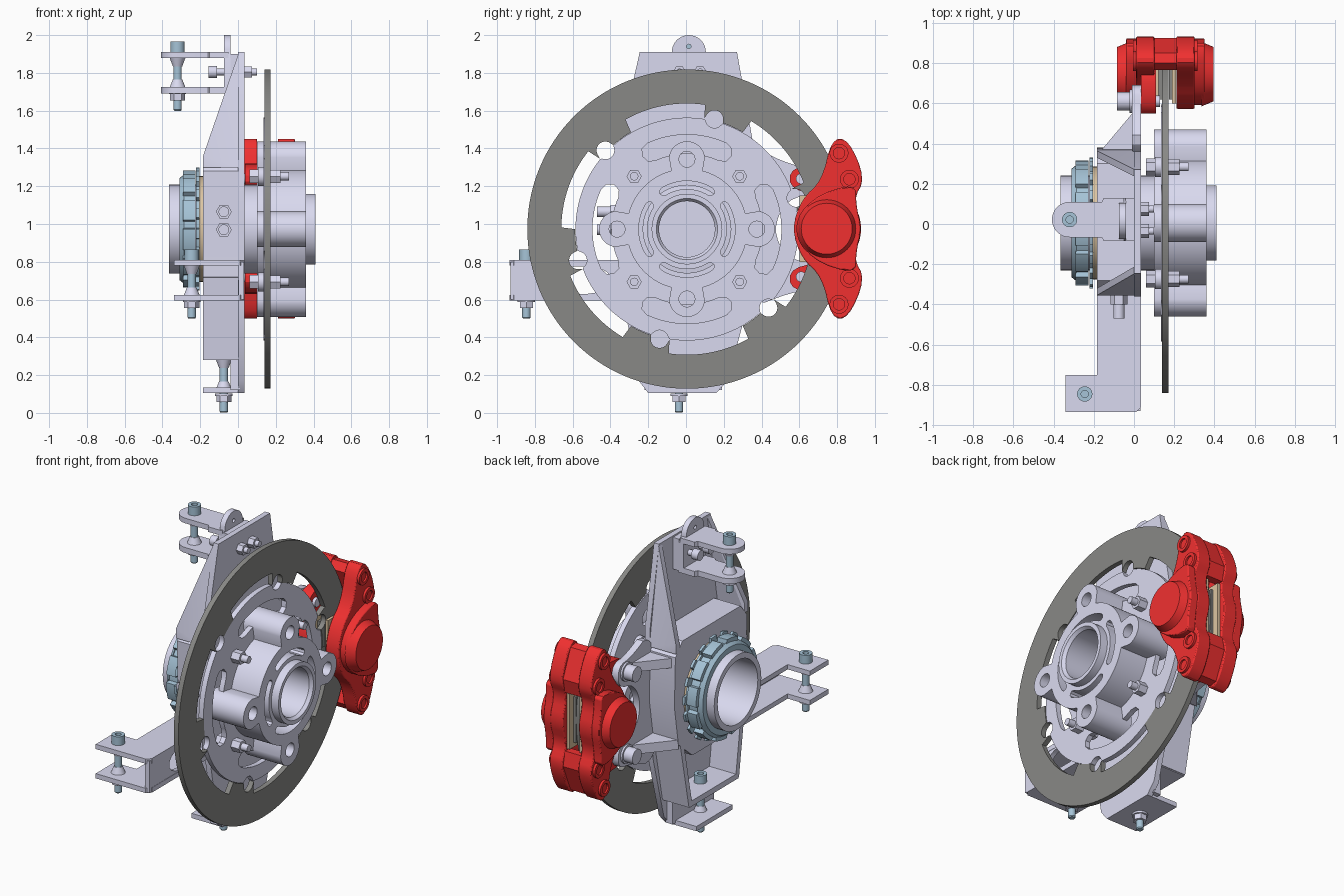
import bpy, bmesh
from math import sin, cos, pi, radians, sqrt
from mathutils import Vector

if "Cube" in bpy.data.objects:
    bpy.data.objects.remove(bpy.data.objects["Cube"])

CY, CZ = 0.005, 0.973          # wheel axis
MID = 0.156                    # disc mid plane in x


def material(name, c):
    m = bpy.data.materials.new(name)
    m.diffuse_color = (*c, 1)
    m.use_nodes = True
    m.node_tree.nodes["Principled BSDF"].inputs["Base Color"].default_value = m.diffuse_color
    return m


LILAC = material("pale_metal", (0.70, 0.70, 0.87))
DARK = material("disc_iron", (0.25, 0.25, 0.24))
RED = material("red_paint", (0.88, 0.03, 0.03))
BLUE = material("blue_steel", (0.38, 0.55, 0.68))
TAN = material("pad_backing", (0.72, 0.56, 0.36))


def place(axis, u, v, w):
    return {'x': (w, u, v), 'y': (u, w, v), 'z': (u, v, w)}[axis]


def finish(name, bm, mat, bevel=0):
    bmesh.ops.remove_doubles(bm, verts=bm.verts, dist=1e-5)
    bmesh.ops.recalc_face_normals(bm, faces=bm.faces)
    me = bpy.data.meshes.new(name)
    bm.to_mesh(me)
    bm.free()
    me.materials.append(mat)
    me.shade_smooth()
    me.set_sharp_from_angle(angle=radians(30))
    ob = bpy.data.objects.new(name, me)
    bpy.context.collection.objects.link(ob)
    if bevel:
        b = ob.modifiers.new("bevel", 'BEVEL')
        b.width, b.segments, b.limit_method = bevel, 2, 'ANGLE'
        b.angle_limit = radians(40)
    return ob


def shape(name, loops, a, b, axis='x', mat=LILAC, bevel=0):
    """Extrude an outline (first loop) with holes (other loops) from a to b."""
    cu = bpy.data.curves.new(name, 'CURVE')
    cu.dimensions, cu.fill_mode, cu.extrude = '2D', 'BOTH', (b - a) / 2
    for lp in loops:
        s = cu.splines.new('POLY')
        s.points.add(len(lp) - 1)
        for p, q in zip(s.points, lp):
            p.co = (q[0], q[1], 0, 1)
        s.use_cyclic_u = True
    tmp = bpy.data.objects.new("tmp", cu)
    bpy.context.collection.objects.link(tmp)
    me = bpy.data.meshes.new_from_object(tmp.evaluated_get(bpy.context.evaluated_depsgraph_get()))
    bm = bmesh.new()
    bm.from_mesh(me)
    bpy.data.objects.remove(tmp)
    bpy.data.meshes.remove(me)
    for v in bm.verts:
        v.co = Vector(place(axis, v.co.x, v.co.y, v.co.z + (a + b) / 2))
    return finish(name, bm, mat, bevel)


def lathe(name, prof, c, axis='x', mat=LILAC, n=48):
    """Spin a closed (radius, position) profile about an axis through c."""
    bm = bmesh.new()
    rings = [[bm.verts.new(place(axis, c[0] + r * cos(2 * pi * i / n), c[1] + r * sin(2 * pi * i / n), t))
              for i in range(n)] for r, t in prof]
    for k in range(len(rings)):
        p, q = rings[k - 1], rings[k]
        for i in range(n):
            j = (i + 1) % n
            bm.faces.new((p[i], p[j], q[j], q[i]))
    bmesh.ops.dissolve_degenerate(bm, dist=1e-6, edges=bm.edges)
    return finish(name, bm, mat)


def rod(name, a, b, r, c, axis='x', mat=LILAC, n=24, r2=None):
    return lathe(name, [(0, a), (r, a), (r if r2 is None else r2, b), (0, b)], c, axis, mat, n)


def hull(name, pts, mat=LILAC):
    bm = bmesh.new()
    for p in pts:
        bm.verts.new(p)
    bmesh.ops.convex_hull(bm, input=bm.verts)
    return finish(name, bm, mat)


def box(name, x, y, z, mat=LILAC):
    return hull(name, [(i, j, k) for i in x for j in y for k in z], mat)


def polar(f, n=360):
    return [(CY + f(360 * i / n) * cos(2 * pi * i / n), CZ + f(360 * i / n) * sin(2 * pi * i / n)) for i in range(n)]


def circle(r, y=CY, z=CZ, n=64):
    return [(y + r * cos(2 * pi * i / n), z + r * sin(2 * pi * i / n)) for i in range(n)]


def at(r, deg):
    return CY + r * cos(radians(deg)), CZ + r * sin(radians(deg))


def arc_slot(r0, r1, a0, a1, n=16):
    s = [a0 + (a1 - a0) * i / n for i in range(n + 1)]
    e, m = (r1 - r0) / 2, (r0 + r1) / 2
    out = [at(r1, a) for a in s]
    for end, sgn in ((a1, 1), (a0, -1)):       # rounded ends
        cy, cz = at(m, end)
        out += [(cy + e * cos(radians(end) + (t if sgn > 0 else t + pi)),
                 cz + e * sin(radians(end) + (t if sgn > 0 else t + pi))) for t in (pi / 4, pi / 2, 3 * pi / 4)]
        if sgn > 0:
            out += [at(r0, a) for a in reversed(s)]
    return out


def ray(d, R, h, side):
    """Distance along a ray to a circle of radius h whose centre is R away, d degrees off."""
    k = h * h - (R * sin(radians(d))) ** 2
    return R * cos(radians(d)) + side * sqrt(k) if k > 0 and abs(d) < 60 else None


def soften(p, times=2):
    for _ in range(times):
        p = [((1 - t) * a[0] + t * b[0], (1 - t) * a[1] + t * b[1])
             for a, b in zip(p, p[1:] + p[:1]) for t in (0.25, 0.75)]
    return p


# brake disc and carrier, sharing six round bobbin holes
def bobbin(a):
    return (a - 16 + 30) % 60 - 30


def disc_in(a):
    base = 0.665 if 5 < (a - 16) % 60 < 44 else 0.592
    return max(base, ray(bobbin(a), 0.6, 0.047, 1) or 0)


shape("brake_disc", [circle(0.845, n=128), polar(disc_in, 480)], 0.14, 0.172, mat=DARK)
shape("disc_carrier", [polar(lambda a: min(0.59, ray(bobbin(a), 0.6, 0.047, -1) or 1), 480), circle(0.3)]
      + [arc_slot(0.40, 0.50, a - 25, a + 25) for a in (0, 90, 180, 270)], 0.135, 0.168)

# hub with four lobes, wheel-stud holes and curved slots
hub = polar(lambda a: max(0.32, ray((a + 45) % 90 - 45, 0.37, 0.095, 1) or 0))
shape("hub", [hub, circle(0.148)] + [circle(0.042, *at(0.37, a), 24) for a in (0, 90, 180, 270)]
      + [arc_slot(0.212, 0.255, a - 32, a + 32) for a in (0, 90, 180, 270)], 0.1, 0.36)
lathe("hub_boss", [(0.148, 0.34), (0.187, 0.34), (0.187, 0.41), (0.162, 0.41), (0.148, 0.39)], (CY, CZ))
lathe("axle_tube", [(0.2, -0.365), (0.235, -0.365), (0.235, 0.1), (0.148, 0.11), (0.2, 0.05)], (CY, CZ))
for a in (45, 135, 225, 315):
    c = at(0.395, a)
    rod("carrier_bolt", 0.06, 0.27, 0.022, c)
    rod("carrier_bolt_head", 0.06, 0.105, 0.042, c, n=6)
    rod("carrier_bolt_collar", 0.105, 0.135, 0.05, c)
    rod("carrier_nut", 0.168, 0.225, 0.04, c, n=6)

# bearing lock nut and toothed washer
shape("lock_nut", [polar(lambda a: 0.31 if a % 30 < 22 else 0.283), circle(0.235)], -0.29, -0.225, mat=BLUE)
lathe("lock_nut_lip", [(0.235, -0.31), (0.27, -0.31), (0.29, -0.285), (0.235, -0.285)], (CY, CZ), mat=BLUE)
shape("lock_washer", [polar(lambda a: 0.325 if a % 20 < 10 else 0.295), circle(0.235)], -0.222, -0.205, mat=BLUE)
lathe("bearing_seal", [(0.235, -0.21), (0.28, -0.21), (0.28, -0.18), (0.235, -0.18)], (CY, CZ), mat=TAN)

# upright: plate with caliper lugs, bearing block, channel legs and gussets
lugs = soften([(0.33, 0.55), (0.56, 0.64), (0.69, 0.65), (0.69, 0.79), (0.53, 0.82), (0.46, 0.97),
               (0.53, 1.13), (0.69, 1.16), (0.69, 1.30), (0.56, 1.31), (0.37, 1.40), (0.2, 0.97)])
shape("upright_plate", [[(-0.2, 0.105), (0.16, 0.105), (0.22, 0.17), (0.33, 0.58), (0.36, 0.97), (0.36, 1.4),
                         (0.27, 1.91), (-0.245, 1.91), (-0.36, 1.4), (-0.335, 0.97), (-0.33, 0.58),
                         (-0.25, 0.17)], circle(0.23)], 0, 0.035)
shape("caliper_lugs", [lugs, circle(0.23)], -0.01, 0.034)
shape("bearing_block", [[(-0.2, 0.6), (0.2, 0.6), (0.34, 0.72), (0.38, 0.97), (0.37, 1.28), (0.3, 1.36),
                         (-0.28, 1.36), (-0.345, 1.28), (-0.335, 0.97), (-0.33, 0.72)], circle(0.232)], -0.185, 0.005)
for s, top, mid, low, bot in ((1, 0.27, 0.365, 0.33, 0.235), (-1, -0.245, -0.355, -0.33, -0.265)):
    t = -0.035 * s
    hull("top_gusset", [(x, y + d, z) for x, y, z in ((0.005, top, 1.91), (0.005, mid, 1.3), (-0.185, mid, 1.3),
                                                     (-0.185, mid, 1.36)) for d in (0, t)])
    hull("leg_wall", [(x, y + d, z) for x in (-0.185, 0.005) for y, z in ((low, 0.75), (bot, 0.285)) for d in (0, t)])
for z in (0.72, 1.24):
    hull("lug_web", [(x, y, z + d) for x, y in ((-0.185, 0.34), (0, 0.34), (0, 0.56)) for d in (-0.03, 0.03)])
    rod("caliper_bolt_head", -0.085, -0.02, 0.047, (0.61, z))
    rod("caliper_bolt", -0.085, 0.13, 0.028, (0.61, z))
    rod("caliper_bolt_washer", -0.022, -0.01, 0.058, (0.61, z))
box("lower_clevis_top", (-0.185, 0.01), (-0.26, 0.23), (0.28, 0.315))
box("lower_clevis_floor", (-0.185, 0.03), (-0.2, 0.16), (0.105, 0.135))
box("lower_clevis_web", (-0.04, 0.01), (-0.22, 0.19), (0.12, 0.3))
for z in (0.97, 1.065):
    rod("side_bolt", -0.47, -0.32, 0.028, (-0.075, z), 'y')
    rod("side_bolt_nut", -0.4, -0.33, 0.042, (-0.075, z), 'y', n=6)

# steering arm: two flanges joined by a windowed web
arm = [(-0.34, -0.935), (0.01, -0.935), (0.035, -0.91), (0.035, -0.25), (-0.185, -0.25), (-0.185, -0.75), (-0.34, -0.75)]
shape("steering_flange_top", [arm], 0.78, 0.81, 'z')
shape("steering_flange_bottom", [arm], 0.595, 0.625, 'z')
shape("steering_web", [[(-0.93, 0.6), (-0.28, 0.6), (-0.28, 0.8), (-0.93, 0.8)],
                       soften([(-0.73, 0.63), (-0.4, 0.63), (-0.4, 0.775), (-0.73, 0.775)])], 0.002, 0.033)

# upper clevis bracket
tongue = [(-0.32 + 0.088 * cos(radians(a)), 0.022 + 0.088 * sin(radians(a))) for a in range(90, 271, 10)]
tongue += [(-0.16, -0.066), (-0.15, -0.085), (-0.05, -0.085), (-0.05, 0.13), (-0.15, 0.13), (-0.16, 0.11)]
shape("upper_clevis_top", [tongue], 1.878, 1.91, 'z')
shape("upper_clevis_bottom", [tongue], 1.69, 1.725, 'z')
tab = [(0.015 + 0.09 * cos(radians(a)), 1.91 + 0.09 * sin(radians(a))) for a in range(0, 181, 10)]
shape("upper_clevis_web", [tab + [(-0.085, 1.88), (-0.085, 1.69), (0.13, 1.69), (0.13, 1.88)],
                           circle(0.012, 0.015, 1.94, 16)], -0.075, -0.04)
box("upper_clevis_shim", (-0.042, 0.002), (-0.085, 0.13), (1.7, 1.9))
for y in (-0.035, 0.075):
    rod("bracket_bolt", -0.15, 0.1, 0.018, (y, 1.805))
    rod("bracket_bolt_head", -0.155, -0.11, 0.032, (y, 1.805))
    rod("bracket_nut", 0.035, 0.075, 0.034, (y, 1.805), n=6)

# vertical clevis bolts with cone spacers and nuts
for x, y, z in ((-0.32, 0.022, 1.965), (-0.245, -0.845, 0.865), (-0.075, -0.037, 0.367)):
    c = (x, y)
    lathe("clevis_bolt", [(0, z - 0.03), (0.018, z - 0.03), (0.018, z), (0.038, z), (0.038, z - 0.055),
                          (0.022, z - 0.055), (0.022, z - 0.36), (0.017, z - 0.366), (0, z - 0.366)], c, 'z', BLUE, 24)
    rod("cone_spacer_upper", z - 0.085, z - 0.13, 0.042, c, 'z', r2=0.025)
    rod("cone_spacer_lower", z - 0.242, z - 0.2, 0.042, c, 'z', r2=0.025)
    rod("clevis_nut", z - 0.31, z - 0.27, 0.04, c, 'z', n=6)
    rod("clevis_washer", z - 0.277, z - 0.265, 0.046, c, 'z')

# caliper: two mirrored halves, bridges, bolts and pads
side = soften([(0.77, 1.45), (0.86, 1.45), (0.95, 1.24), (0.885, 1.13), (0.94, 0.975), (0.885, 0.82), (0.95, 0.71),
               (0.86, 0.50), (0.77, 0.50), (0.72, 0.72), (0.61, 0.82), (0.56, 0.975), (0.61, 1.13), (0.72, 1.23)])
tier = soften([(0.66, 1.14), (0.90, 1.22), (0.90, 1.1), (0.93, 0.975), (0.90, 0.85), (0.90, 0.73), (0.66, 0.81), (0.57, 0.975)])
bridge = [(0.80, 1.435), (0.85, 1.425), (0.925, 1.25), (0.905, 1.16), (0.855, 1.16), (0.815, 1.27), (0.765, 1.39)]
for s in (1, -1):
    def span(a, b):
        return sorted((MID + s * a, MID + s * b))
    shape("caliper_half", [side], *span(0.055, 0.145), mat=RED, bevel=0.012)
    shape("caliper_shoulder", [tier], *span(0.14, 0.195), mat=RED, bevel=0.015)
    rod("piston_housing", MID + s * 0.18, MID + s * 0.24, 0.16, (0.745, 0.975), mat=RED, n=48, r2=0.135)
    shape("caliper_bridge", [[(y, 0.975 + s * (z - 0.975)) for y, z in bridge]], 0.09, 0.22, mat=RED)
    for y, dz in ((0.81, 0.4), (0.865, 0.262)):
        for k in (1, -1):
            c, e = (y, 0.975 + k * dz), MID + s * 0.145
            lathe("caliper_screw", [(0, e), (0.05, e - s * 0.01), (0.05, e + s * 0.015), (0.03, e + s * 0.015),
                                    (0.03, e + s * 0.004), (0, e + s * 0.004)], c, mat=RED, n=24)
    box("pad_backing_plate", span(0.034, 0.052), (0.6, 0.89), (0.8, 1.15), TAN)
    box("brake_pad", span(0.017, 0.034), (0.62, 0.85), (0.83, 1.12), DARK)
    z = 0.975 + s * 0.265
    shape("caliper_mount_ear", [soften([(0.55, z - 0.065), (0.8, z - 0.09), (0.8, z + 0.09), (0.55, z + 0.065)])],
          0.036, 0.11, mat=RED)
